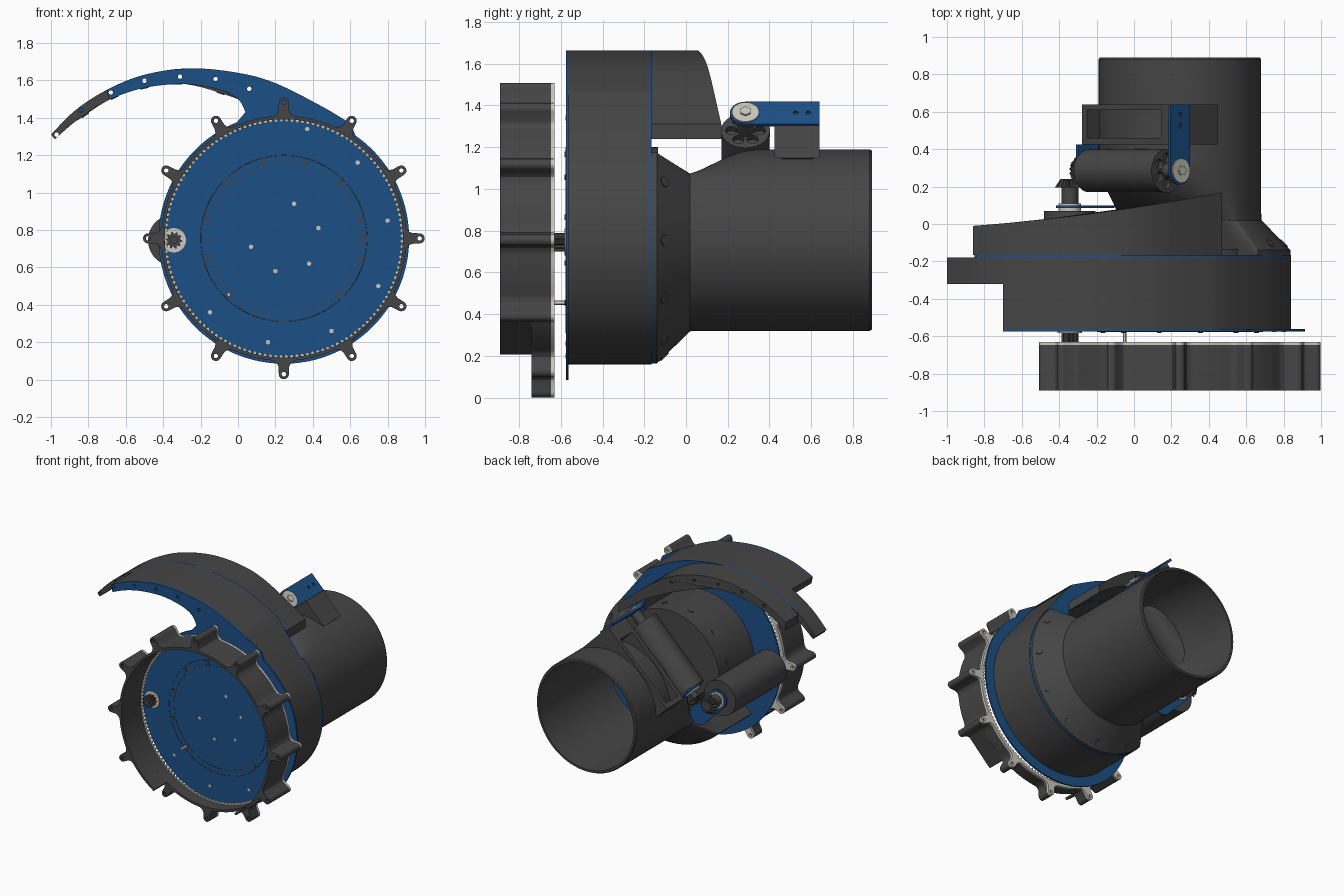
import bpy, bmesh
from math import sin, cos, pi, radians, atan2, sqrt
from mathutils import Matrix, Vector

if "Cube" in bpy.data.objects:
    bpy.data.objects.remove(bpy.data.objects["Cube"])

CX, CZ = 0.245, 0.755                         # main axis (runs along y)
F = Matrix.Rotation(radians(-45), 4, 'Y')     # 45 degree motor frame


def material(name, rgb):
    m = bpy.data.materials.new(name)
    m.diffuse_color = (*rgb, 1)
    m.use_nodes = True
    m.node_tree.nodes["Principled BSDF"].inputs["Base Color"].default_value = m.diffuse_color
    return m


BLUE = material("blue", (0.012, 0.08, 0.24))
DARK = material("dark_grey", (0.06, 0.06, 0.06))
LIGHT = material("light_grey", (0.6, 0.58, 0.52))


def finish(name, me, mat, M=None):
    if M is not None:
        me.transform(M)
    bm = bmesh.new()
    bm.from_mesh(me)
    bmesh.ops.remove_doubles(bm, verts=bm.verts, dist=1e-5)
    bmesh.ops.recalc_face_normals(bm, faces=bm.faces)
    bm.to_mesh(me)
    bm.free()
    me.materials.clear()
    me.materials.append(mat)
    o = bpy.data.objects.new(name, me)
    bpy.context.collection.objects.link(o)
    bpy.ops.object.select_all(action='DESELECT')
    o.select_set(True)
    bpy.context.view_layer.objects.active = o
    bpy.ops.object.shade_smooth_by_angle(angle=radians(30))
    return o


def plate(name, loops, y0, y1, mat=DARK, M=None, back=None):
    """Fill x-z loops (outline, then holes) and extrude from y0 to y1."""
    cu = bpy.data.curves.new(name, 'CURVE')
    cu.dimensions, cu.fill_mode, cu.extrude = '2D', 'BOTH', (y1 - y0) / 2
    for loop in loops:
        s = cu.splines.new('POLY')
        s.points.add(len(loop) - 1)
        for p, (x, z) in zip(s.points, loop):
            p.co = (x, z, 0, 1)
        s.use_cyclic_u = True
    tmp = bpy.data.objects.new(name + "_tmp", cu)
    bpy.context.collection.objects.link(tmp)
    dg = bpy.context.evaluated_depsgraph_get()
    me = bpy.data.meshes.new_from_object(tmp.evaluated_get(dg))
    bpy.data.objects.remove(tmp)
    me.transform(Matrix.Translation((0, (y0 + y1) / 2, 0)) @ Matrix.Rotation(pi / 2, 4, 'X'))
    if back:
        for v in me.vertices:
            if v.co.y > (y0 + y1) / 2:
                v.co.y = back(v.co.x)
    return finish(name, me, mat, M)


def rod(name, p0, p1, r0, r1=None, mat=DARK, teeth=0, seg=40, M=None):
    """Cylinder, cone or toothed gear between two points."""
    p0, p1 = Vector(p0), Vector(p1)
    d, n = p1 - p0, teeth * 4 or seg
    bm = bmesh.new()
    bmesh.ops.create_cone(bm, cap_ends=True, segments=n, radius1=r0,
                          radius2=r0 if r1 is None else r1, depth=d.length)
    if teeth:
        for v in bm.verts:
            if round(atan2(v.co.y, v.co.x) / (2 * pi) * n) % 4 >= 2:
                v.co.x *= 0.76
                v.co.y *= 0.76
    me = bpy.data.meshes.new(name)
    bm.to_mesh(me)
    bm.free()
    me.transform(Matrix.Translation((p0 + p1) / 2) @ d.to_track_quat('Z', 'Y').to_matrix().to_4x4())
    return finish(name, me, mat, M)


def arc(r, a0=0, a1=360, n=96, x=CX, z=CZ):
    m = n if a1 - a0 == 360 else n + 1
    return [(x + r * cos(radians(a0 + (a1 - a0) * i / n)),
             z + r * sin(radians(a0 + (a1 - a0) * i / n))) for i in range(m)]


def hole(x, z, r=0.012):
    return arc(r, n=12, x=x, z=z)


def smooth(pts, n=6):
    P = [Vector(p) for p in [pts[0], *pts, pts[-1]]]
    out = []
    for a, b, c, d in zip(P, P[1:], P[2:], P[3:]):
        for i in range(n):
            t = i / n
            out.append(tuple(0.5 * (2 * b + (c - a) * t + (2 * a - 5 * b + 4 * c - d) * t * t
                                    + (3 * b - a - 3 * c + d) * t ** 3)))
    return out + [pts[-1]]


# Scroll outline: curved arm running into a round casing
LOW = [(0, 1.5), (-.1, 1.55), (-.28, 1.58), (-.5, 1.56), (-.69, 1.495), (-.85, 1.395), (-.98, 1.285)]
TOP = [(-1, 1.31), (-.87, 1.44), (-.7, 1.55), (-.5, 1.63), (-.25, 1.664), (0, 1.64), (.2, 1.585), (.45, 1.46)]
ARM_HOLES = [(-.97, 1.31), (-.84, 1.44), (-.68, 1.535), (-.5, 1.598), (-.31, 1.62), (-.12, 1.607), (.06, 1.555)]


def arm_holes(xmin):
    return [hole(*p) for p in ARM_HOLES if p[0] > xmin + .02]


def casing(xmin):
    """Open towards the upper left, where the inner drum shows."""
    low = smooth([(.47, 1.25), (.25, 1.39)] + LOW)
    arm = [p for p in low + smooth(TOP) if p[0] >= xmin]
    return [arc(.595, 38, -135, 80) + arc(.445, -135, 58, 80) + arm] + arm_holes(xmin)


face_holes = [(.30, .94), (.43, .81), (.38, .62), (.2, .58), (.07, .71)]
rim_holes = [(.37, 1.34), (.64, 1.16), (.8, .85), (.75, .5), (.5, .26), (.16, .2), (-.15, .36)]
front = arc(.67, 55, 112 - 360, 110) + [p for p in smooth([(.04, 1.43)] + LOW) + smooth(TOP + [(.6, 1.37)])
                                        if p[0] >= -.71]
plate("front_plate", [front, arc(.445)] + arm_holes(-.71), -.575, -.562, BLUE)
plate("front_cover", [arc(.442)], -.575, -.562, BLUE)
for r in (.442, .4):
    plate("cover_groove", [arc(r + .002), arc(r - .002)], -.577, -.57)
for p in face_holes + rim_holes:
    plate("rivet", [hole(*p)], -.578, -.57, LIGHT)
for k in range(12):
    if k not in (8, 9):
        plate("cover_bolt", [hole(*arc(.425, 15 + 30 * k, 16 + 30 * k, 1)[0], .013)], -.582, -.57)
plate("casing_front", casing(-.71), -.562, -.32)
plate("casing_middle", casing(-1.01), -.32, -.178)
plate("back_plate", casing(-.87), -.178, -.165, BLUE)

# Inner drum with radial bolts
plate("drum", [arc(.445)], -.562, -.135)
for a in range(75, 226, 30):
    c, s = cos(radians(a)), sin(radians(a))
    p = Vector((CX + .445 * c, -.25, CZ + .445 * s))
    d = Vector((c, 0, s)) * .004
    rod("drum_bolt", p - d, p + d, .022, seg=16)

# Sloped hood behind the arm, with bolts on its underside
hood_low = smooth([(.47, 1.24), (.25, 1.39), (0, 1.5), (-.28, 1.58), (-.5, 1.56), (-.69, 1.495), (-.86, 1.385)])
hood_top = smooth([(-.86, 1.447), (-.7, 1.55), (-.5, 1.63), (-.25, 1.664), (0, 1.625), (.2, 1.525), (.47, 1.31)])
plate("hood", [hood_low + hood_top] + arm_holes(-.86), -.165, .05,
      back=lambda x: -.01 + .075 * (x + .86) + .045 * (x + .86) ** 2)
for a, b in list(zip(hood_low, hood_low[1:]))[4::5]:
    t = Vector((b[0] - a[0], 0, b[1] - a[1])).normalized()
    p, d = Vector((a[0], -.09, a[1])), Vector((t.z, 0, -t.x)) * .005
    rod("hood_bolt", p - d, p + d, .022, seg=16)


# Wheel with twelve drilled lugs; the front part is open at the bottom
def lug_ring(a0, a1, ks):
    pts = arc(.655, a0, a0 + 2, 3) if a1 - a0 < 360 else []
    for k in ks:
        a = radians(30 * k)
        tip = [(.726 + .027 * cos(t), .027 * sin(t)) for t in [-pi / 2 + pi * i / 8 for i in range(9)]]
        prof = [(.655, -.055), (.667, -.037), (.685, -.029)] + tip + [(.685, .029), (.667, .037), (.655, .055)]
        pts += [(CX + u * cos(a) - v * sin(a), CZ + u * sin(a) + v * cos(a)) for u, v in prof]
        if k != ks[-1] or a1 - a0 == 360:
            pts += arc(.655, 30 * k + 6, 30 * k + 24, 9)
    holes = [hole(*arc(.726, 30 * k, 30 * k + 1, 1)[0]) for k in ks]
    if a1 - a0 < 360:
        return [pts + arc(.655, a1 - 17, a1, 8) + arc(.637, a0, a1)[::-1]] + holes
    return [pts] + holes


plate("wheel_open_part", lug_ring(-57, 237, range(-1, 8)), -.89, -.74)
plate("wheel_rim", lug_ring(0, 360, range(12)) + [arc(.637)], -.74, -.647)
N = 140
teeth = [(CX + r * cos(2 * pi * (i + o) / N), CZ + r * sin(2 * pi * (i + o) / N))
         for i in range(N) for o, r in ((0, .64), (.3, .622), (.6, .622))]
plate("ring_gear", lug_ring(0, 360, range(12)) + [teeth], -.647, -.63, LIGHT)

# Drive pinion, shaft and its bearing tower
PX, PZ = -.343, .745
plate("front_bearing", [arc(.065, n=40, x=PX, z=PZ)], -.583, -.575, LIGHT)
rod("pinion", (PX, -.635, PZ), (PX, -.575, PZ), .045, teeth=10)
rod("pinion_shaft", (PX, -.645, PZ), (PX, -.56, PZ), .02)
rod("sensor_pin", (-.05, -.63, .455), (-.05, -.57, .455), .01, mat=LIGHT, seg=12)
rod("bearing_tower", (PX, -.562, PZ), (PX, .07, PZ), .138)
strap = arc(.075, 45, 225, 20, PX, PZ) + arc(.075, 225, 405, 20, -.18, .58)
plate("tower_strap", [strap], .085, .1, BLUE)
rod("strap_spacer", (PX, .07, PZ), (PX, .085, PZ), .06, mat=LIGHT)
rod("tower_bearing", (PX, .1, PZ), (PX, .11, PZ), .06, mat=LIGHT)
rod("bevel_shaft", (PX, .1, PZ), (PX, .2, PZ), .045)
rod("bevel_gear_driven", (PX, .195, PZ), (PX, .24, PZ), .08, .05, teeth=14)

# Suction pipe: conical flange on one half, sloping shell on the other
SEG, cw, cn = 96, .7071 * (CX + CZ), .7071 * (CZ - CX)
rings = [(-.165, .592, .02), (-.14, .592, .02), (.02, .437, .25)]
rings += [(y, .435, .2 + .8 * sin(pi / 2 * y / .35)) for y in (.06, .1, .15, .2, .25, .3, .35)]
rings += [(.88, .435, 1), (.89, .428, 1), (.89, .412, 1), (.38, .412, 1), (.2, .412, .79), (.02, .412, .22)]
bm = bmesh.new()
rows = []
for y, r, s in rings:
    rows.append([])
    for i in range(SEG):
        a = 2 * pi * i / SEG
        n = r * sin(a) * (s if sin(a) > 0 else 1)
        rows[-1].append(bm.verts.new(F @ Vector((cw + r * cos(a), y, cn + n))))
for A, B in zip(rows, rows[1:]):
    for i in range(SEG):
        j = (i + 1) % SEG
        bm.faces.new((A[i], A[j], B[j], B[i]))
me = bpy.data.meshes.new("suction_pipe")
bm.to_mesh(me)
bm.free()
finish("suction_pipe", me, DARK)
for a in range(-120, 46, 30):
    c, s = cos(radians(a)), sin(radians(a))
    p = Vector((CX + .556 * c, -.104, CZ + .556 * s))
    d = Vector((c, 1, s)) * .004
    rod("flange_bolt", p - d, p + d, .026, seg=16)


# Motor saddle on the pipe, a frame with an open pocket
def saddle(w0, w1, y0, y1):
    ws = [w0 + (w1 - w0) * i / 24 for i in range(25)]
    low = [(w, min(.79, cn + sqrt(max(.018, .43 ** 2 - (w - cw) ** 2)))) for w in ws]
    plate("motor_saddle", [low + [(w1, .805), (w0, .805)]], y0, y1, M=F)


saddle(.41, 1.13, .425, .46)
saddle(.41, 1.13, .61, .64)
saddle(.41, .45, .46, .61)
saddle(1.01, 1.13, .46, .61)

# Motor across the pipe, with spoked end, side links and bevel gears
MY, MN = .285, .78
E = F @ Matrix.Translation((0, MY, MN)) @ Matrix.Rotation(-pi / 2, 4, 'Z')
rod("motor", (.44, MY, MN), (1.0, MY, MN), .115, seg=64, M=F)
vents = [hole(.068 * cos(i * pi / 3), .068 * sin(i * pi / 3), .028) for i in range(6)]
plate("motor_end_spokes", [arc(.117, n=64, x=0, z=0)] + vents, 1.0, 1.03, M=E)
rod("motor_hub", (1.03, MY, MN), (1.12, MY, MN), .04, M=F)
tab = arc(.075, -90, 90, 20, 0, .01)
plate("inner_link", [tab + [(-.14, .085), (-.14, -.065)]], .427, .445, BLUE, M=E)
plate("outer_link", [tab + [(-.355, .085), (-.355, -.065)], hole(-.24, .01), hole(-.3, .01)],
      1.122, 1.14, BLUE, M=E)
for w in (.418, 1.138):
    rod("link_bearing", (w, MY, MN + .008), (w + .01, MY, MN + .008), .065, mat=LIGHT, M=F)
rod("hex_nut", (1.14, MY, MN + .008), (1.158, MY, MN + .008), .028, mat=LIGHT, seg=6, M=F)
rod("bevel_gear_driver", (.34, MY, MN), (.375, MY, MN), .05, .08, teeth=14, M=F)
rod("motor_shaft", (.33, MY, MN), (.44, MY, MN), .025, M=F)
